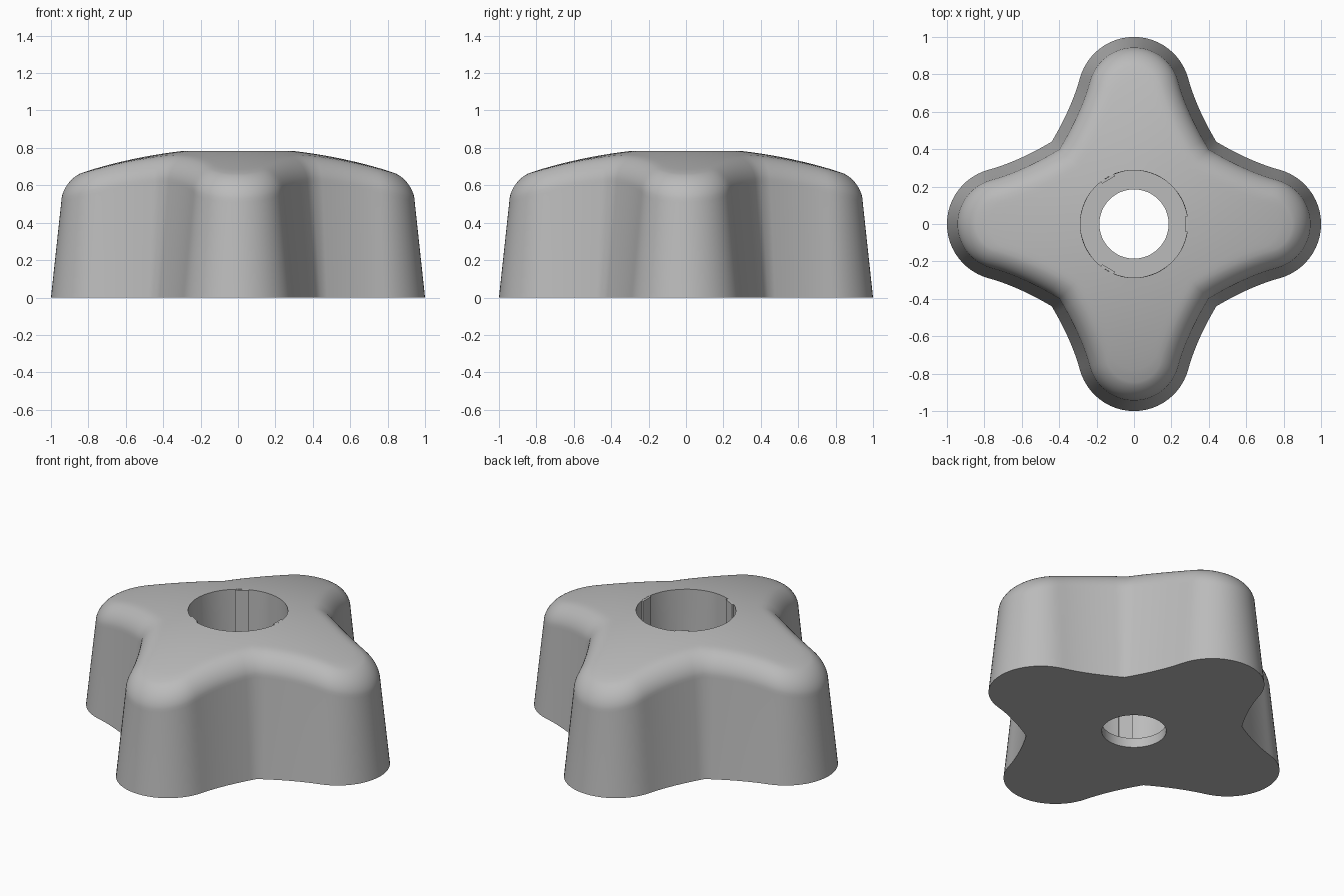
import bpy, bmesh, math
from mathutils import Vector, Matrix

old = bpy.data.objects.get("Cube")
if old:
    bpy.data.objects.remove(old, do_unlink=True)

LOBE_CENTRE, LOBE_R = 0.70, 0.30
BORE_R, HOLE_R, FLOOR_Z = 0.287, 0.185, 0.06
DRAFT, FILLET, WALL_TOP = 0.1, 0.12, 0.55

grey = bpy.data.materials.new("plain grey")
grey.use_nodes = True
colour = (0.5, 0.5, 0.5, 1)
grey.diffuse_color = colour
grey.node_tree.nodes["Principled BSDF"].inputs["Base Color"].default_value = colour


def finish(bm, name):
    bmesh.ops.recalc_face_normals(bm, faces=bm.faces)
    mesh = bpy.data.meshes.new(name)
    bm.to_mesh(mesh)
    bm.free()
    mesh.materials.append(grey)
    obj = bpy.data.objects.new(name, mesh)
    bpy.context.collection.objects.link(obj)
    return obj


def dome(p):
    return 0.80 - 0.19 * p.length_squared


# Lobe outline: round tip, then a hollow flank ending at a crease on the diagonal
half = []
for i in range(13):
    a = math.radians(75) * i / 12
    half.append(Vector((LOBE_CENTRE + LOBE_R * math.cos(a), LOBE_R * math.sin(a))))
start, mid, end = half[-1], Vector((0.62, 0.333)), Vector((0.44, 0.44))
for i in range(1, 11):
    t = i / 10
    half.append(start * (1 - t) ** 2 + mid * 2 * t * (1 - t) + end * t * t)
lobe = [Vector((p.x, -p.y)) for p in reversed(half[1:-1])] + half
outline = []
for k in range(4):
    turn = Matrix.Rotation(k * math.pi / 2, 2)
    outline += [turn @ p for p in lobe]
n = len(outline)

# Mitred inward directions
inward = []
for i, p in enumerate(outline):
    e1 = (p - outline[i - 1]).normalized()
    e2 = (outline[(i + 1) % n] - p).normalized()
    n1, n2 = Vector((-e1.y, e1.x)), Vector((-e2.y, e2.x))
    inward.append((n1 + n2) / (1 + n1.dot(n2)))


def inset(d):
    return [p + v * d for p, v in zip(outline, inward)]


def circle(r, z):
    return [(p.normalized() * r).to_3d() + Vector((0, 0, z)) for p in outline]


# Rings run from the base up the wall, over the fillet and dome, and down the bore
rings = [[p.to_3d() for p in outline]]
for i in range(10):
    a = math.radians(80) * i / 9
    pts = inset(DRAFT * WALL_TOP + FILLET * (1 - math.cos(a)))
    rings.append([Vector((p.x, p.y, dome(p) - FILLET * (1 - math.sin(a)))) for p in pts])
edge = [p.to_2d() for p in rings[-1]]
for i in range(1, 9):
    pts = [p.lerp(p.normalized() * BORE_R, i / 8) for p in edge]
    rings.append([Vector((p.x, p.y, dome(p))) for p in pts])
rings += [circle(BORE_R, FLOOR_Z), circle(HOLE_R, FLOOR_Z), circle(HOLE_R, 0)]

bm = bmesh.new()
loops = [[bm.verts.new(p) for p in ring] for ring in rings]
for a, b in zip(loops, loops[1:] + loops[:1]):
    for i in range(n):
        j = (i + 1) % n
        bm.faces.new((a[i], a[j], b[j], b[i]))
body = finish(bm, "knob_body")
bpy.context.view_layer.objects.active = body
body.select_set(True)
bpy.ops.object.shade_smooth_by_angle(angle=math.radians(30))
body.select_set(False)

# Three shallow ribs inside the bore
for k in range(3):
    bm = bmesh.new()
    bmesh.ops.create_cube(bm, size=1)
    bmesh.ops.scale(bm, vec=(0.014, 0.08, 0.784 - FLOOR_Z), verts=bm.verts)
    bmesh.ops.translate(bm, vec=(0.279, 0, (0.784 + FLOOR_Z) / 2), verts=bm.verts)
    bmesh.ops.rotate(bm, matrix=Matrix.Rotation(k * math.tau / 3, 3, 'Z'), verts=bm.verts)
    finish(bm, f"bore_rib_{k + 1}")
